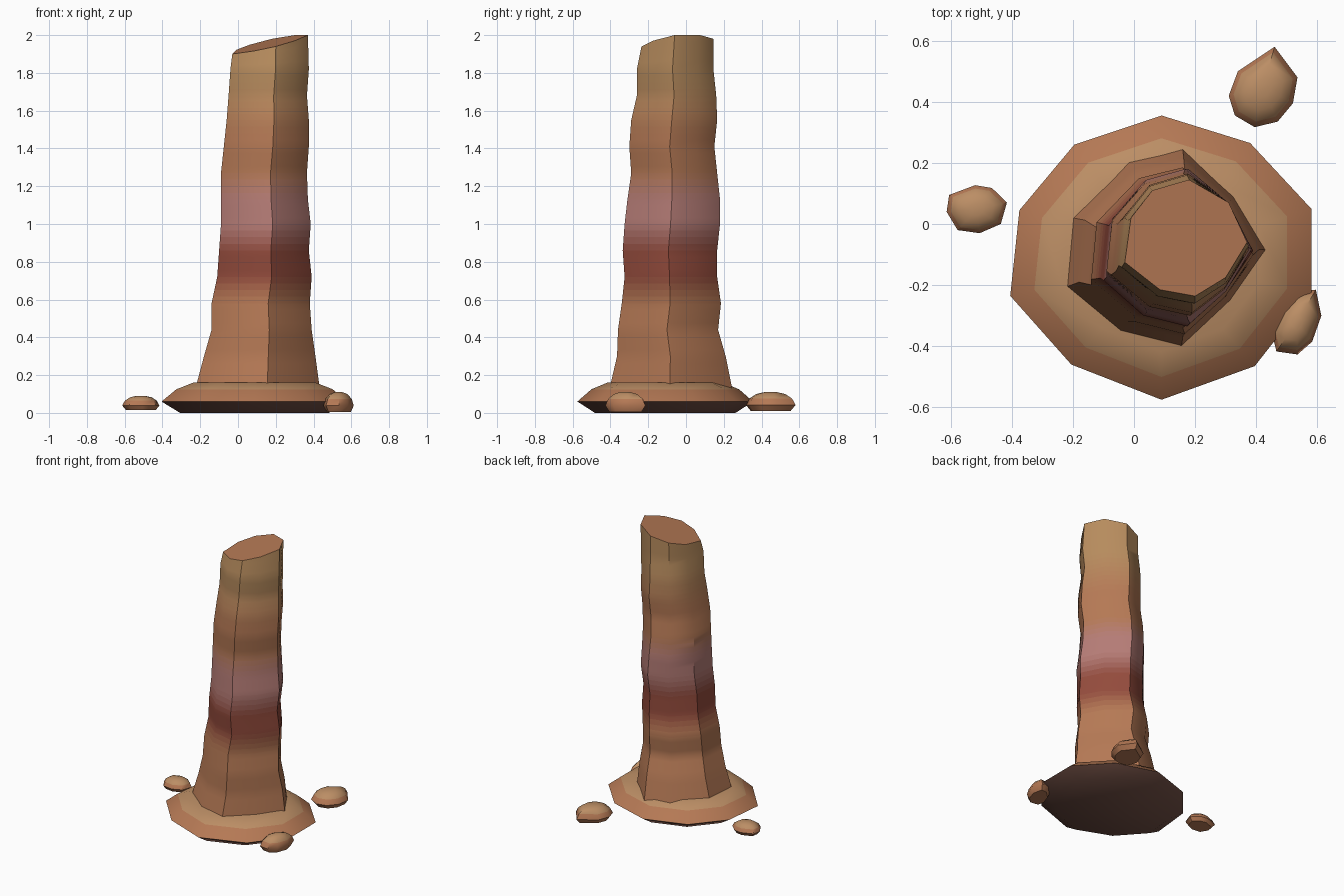
import bpy, bmesh, math

if "Cube" in bpy.data.objects:
    bpy.data.objects.remove(bpy.data.objects["Cube"])

MATS = {}


def material(col):
    key = tuple(round(c, 3) for c in col)
    if key not in MATS:
        m = bpy.data.materials.new("rock_%d" % len(MATS))
        m.diffuse_color = (*key, 1)
        m.use_nodes = True
        m.node_tree.nodes["Principled BSDF"].inputs["Base Color"].default_value = m.diffuse_color
        MATS[key] = m
    return MATS[key]


def loft(name, rings, colours, cap_colour, angle):
    """Skin a stack of rings, one colour per band, closed at both ends."""
    bm = bmesh.new()
    me = bpy.data.meshes.new(name)
    slots = []

    def slot(col):
        m = material(col)
        if m not in slots:
            slots.append(m)
            me.materials.append(m)
        return slots.index(m)

    vs = [[bm.verts.new(p) for p in r] for r in rings]
    n = len(vs[0])
    for a, b, col in zip(vs, vs[1:], colours):
        for i in range(n):
            j = (i + 1) % n
            bm.faces.new((a[i], a[j], b[j], b[i])).material_index = slot(col)
    bm.faces.new(vs[0][::-1]).material_index = slot(colours[0])
    bm.faces.new(vs[-1]).material_index = slot(cap_colour)
    bmesh.ops.recalc_face_normals(bm, faces=bm.faces)
    for f in bm.faces:
        f.smooth = True
    for e in bm.edges:
        e.smooth = e.calc_face_angle(0) < math.radians(angle)
    bm.to_mesh(me)
    bm.free()
    ob = bpy.data.objects.new(name, me)
    bpy.context.collection.objects.link(ob)


def lerp(a, b, t):
    return tuple(p + (q - p) * t for p, q in zip(a, b))


def scaled(poly, s, z):
    cx = (min(p[0] for p in poly) + max(p[0] for p in poly)) / 2
    cy = (min(p[1] for p in poly) + max(p[1] for p in poly)) / 2
    return [(cx + (x - cx) * s, cy + (y - cy) * s, z) for x, y in poly]


def fit(poly, x0, x1, y0, y1, z):
    xs, ys = zip(*poly)
    fx = (x1 - x0) / (max(xs) - min(xs))
    fy = (y1 - y0) / (max(ys) - min(ys))
    return [(x0 + (x - min(xs)) * fx, y0 + (y - min(ys)) * fy, z) for x, y in poly]


SAND = (0.50, 0.27, 0.13)
CLAY = (0.46, 0.19, 0.09)
RED = (0.29, 0.07, 0.045)
MAUVE = (0.46, 0.20, 0.18)
TAN = (0.47, 0.26, 0.11)

# Pillar: nine-sided section that changes from foot to top
foot = [(-.225, -.205), (-.05, -.35), (.15, -.40), (.31, -.25), (.425, -.085),
        (.32, .09), (.155, .24), (-.02, .20), (-.205, .02)]
top = [(-.03, -.125), (.085, -.215), (.20, -.236), (.30, -.175), (.37, -.06),
       (.31, .07), (.18, .145), (.06, .11), (-.01, .02)]
# z, x min, x max, y min, y max
levels = [(.10, -.23, .435, -.41, .25), (.15, -.22, .43, -.40, .24),
          (.30, -.18, .41, -.365, .21), (.44, -.14, .39, -.36, .17),
          (.58, -.14, .38, -.34, .185), (.72, -.11, .39, -.325, .165),
          (.86, -.10, .375, -.335, .165), (1.0, -.09, .385, -.325, .18),
          (1.13, -.09, .37, -.31, .18), (1.27, -.09, .365, -.29, .165),
          (1.41, -.075, .375, -.30, .15), (1.55, -.06, .375, -.29, .165),
          (1.68, -.05, .365, -.26, .16), (1.82, -.04, .375, -.26, .145)]
rings = []
for z, *box in levels:
    t = max(0, (z - .15) / 1.8)
    rings.append(fit([lerp(a, b, t) for a, b in zip(foot, top)], *box, z))
rings.append([(x, y, 1.94 + .231 * (x - .2) + .118 * (y + .236)) for x, y in top])

# Strata colours blend along the height, with each band split for the gradient
strata = [(0, CLAY), (.58, CLAY), (.72, RED), (.86, RED), (1.0, MAUVE), (1.13, MAUVE),
          (1.27, CLAY), (1.48, CLAY), (1.75, TAN), (2.1, TAN)]


def stratum(z):
    for (z0, a), (z1, b) in zip(strata, strata[1:]):
        if z <= z1:
            return lerp(a, b, (z - z0) / (z1 - z0))


SPLIT = 4
fine, cols = [], []
for a, b in zip(rings, rings[1:]):
    for k in range(SPLIT):
        fine.append([lerp(p, q, k / SPLIT) for p, q in zip(a, b)])
        z0, z1 = a[0][2], b[0][2]
        cols.append(stratum(z0 + (z1 - z0) * (k + .5) / SPLIT))
fine.append(rings[-1])
loft("pillar", fine, cols, CLAY, 35)

# Rubble apron around the foot
apron = [(.09, .355), (-.195, .26), (-.375, .045), (-.405, -.235), (-.205, -.46),
         (.09, -.575), (.395, -.465), (.58, -.23), (.58, .05), (.38, .265)]
loft("apron", [scaled(apron, .80, 0), scaled(apron, 1, .06),
               scaled(apron, .84, .125), scaled(apron, .66, .16)],
     [(.17, .08, .06), CLAY, SAND], SAND, 45)

# Loose stones: outline, lowest z, height
stones = {
    "stone_back": ([(.46, .58), (.34, .50), (.31, .42), (.33, .355), (.395, .317),
                    (.47, .335), (.52, .395), (.535, .48)], .01, .10),
    "stone_left": ([(-.52, .127), (-.605, .095), (-.613, .04), (-.577, -.02),
                    (-.505, -.03), (-.436, 0), (-.416, .07), (-.465, .118)], .015, .075),
    "stone_right": ([(.595, -.215), (.54, -.22), (.48, -.28), (.452, -.36),
                     (.466, -.417), (.535, -.427), (.583, -.385), (.613, -.30)], .005, .105),
}
for name, (outline, z, h) in stones.items():
    loft(name, [scaled(outline, s, z + h * f) for s, f in
                ((.80, 0), (1, .32), (.86, .66), (.58, .90), (.25, 1))],
         [CLAY, CLAY, SAND, SAND], SAND, 45)
